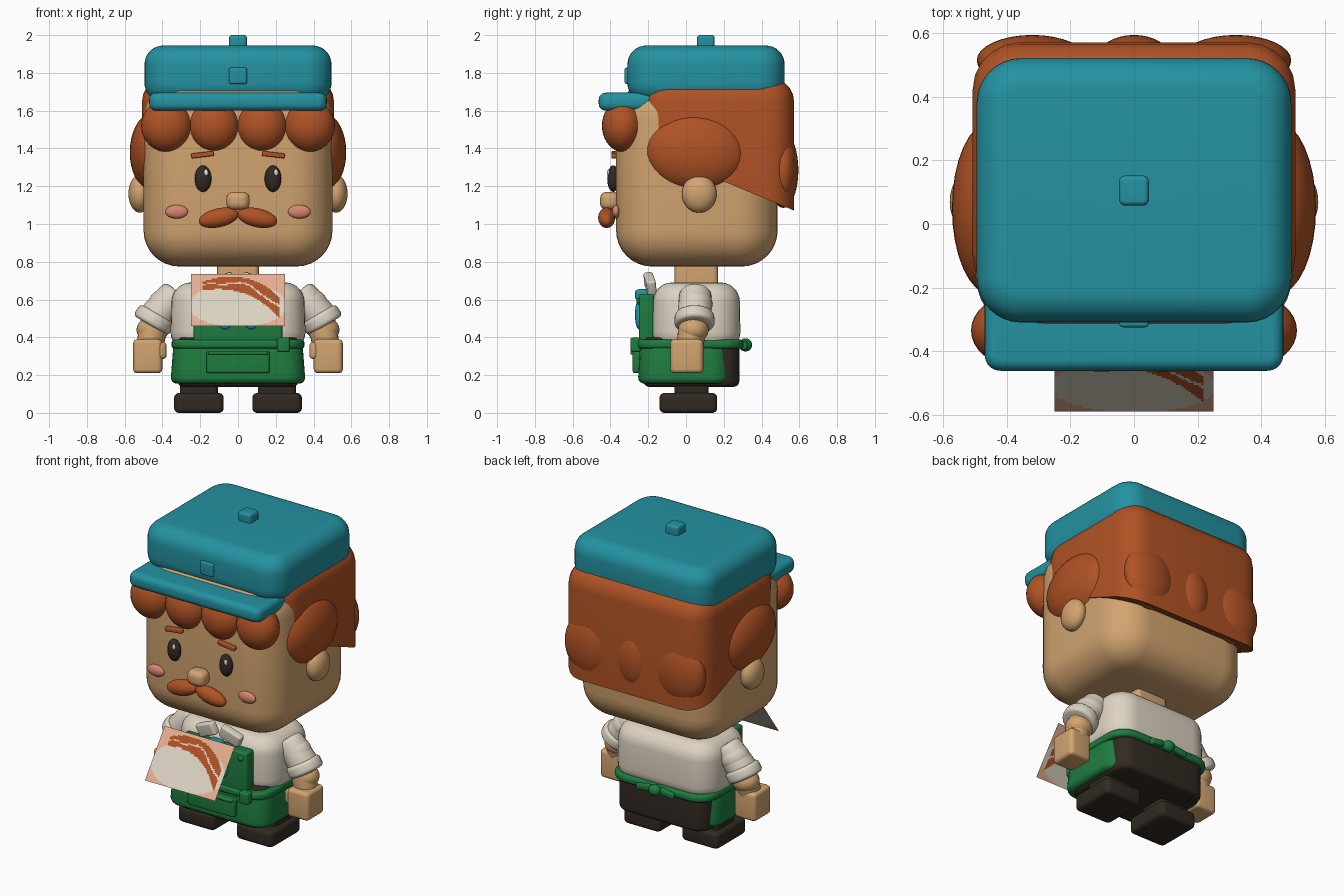
import bpy, bmesh, math
from mathutils import Vector, Matrix, Euler

cube = bpy.data.objects.get("Cube")
if cube:
    bpy.data.objects.remove(cube, do_unlink=True)


def material(name, r, g, b):
    m = bpy.data.materials.new(name)
    m.use_nodes = True
    m.diffuse_color = (r, g, b, 1)
    bsdf = next(n for n in m.node_tree.nodes if n.type == "BSDF_PRINCIPLED")
    bsdf.inputs["Base Color"].default_value = (r, g, b, 1)
    bsdf.inputs["Roughness"].default_value = 0.7
    return m


SKIN = material("skin", 0.64, 0.37, 0.16)
HAIR = material("ginger_hair", 0.43, 0.085, 0.018)
TEAL = material("teal_cloth", 0.017, 0.29, 0.36)
GREEN = material("green_apron", 0.013, 0.2, 0.05)
DARK = material("dark_brown", 0.032, 0.023, 0.016)
SHIRT = material("cream_shirt", 0.72, 0.65, 0.54)
CHEEK = material("rosy_cheek", 0.68, 0.24, 0.16)
PEACH = material("card_peach", 0.79, 0.42, 0.28)
WHITE = material("eye_glint", 0.85, 0.85, 0.83)


def finish(bm, name, mats, smooth=True):
    mesh = bpy.data.meshes.new(name)
    bmesh.ops.recalc_face_normals(bm, faces=bm.faces)
    bm.to_mesh(mesh)
    bm.free()
    for m in mats:
        mesh.materials.append(m)
    ob = bpy.data.objects.new(name, mesh)
    bpy.context.scene.collection.objects.link(ob)
    if smooth:
        bpy.ops.object.select_all(action="DESELECT")
        ob.select_set(True)
        bpy.context.view_layer.objects.active = ob
        bpy.ops.object.shade_smooth_by_angle(angle=math.radians(40))
    return ob


def rounded(size, rim, corner, taper=1.0, seg=5):
    """Rounded block at the origin: upright edges first, then both rims."""
    bm = bmesh.new()
    bmesh.ops.create_cube(bm, size=1)
    bmesh.ops.scale(bm, vec=size, verts=bm.verts)
    upright = [e for e in bm.edges if abs(e.verts[0].co.z - e.verts[1].co.z) > 1e-5]
    bmesh.ops.bevel(bm, geom=upright, offset=corner, segments=seg, profile=0.5, affect="EDGES")
    bm.normal_update()
    rims = [e for e in bm.edges if any(abs(f.normal.z) > 0.9 for f in e.link_faces)]
    bmesh.ops.bevel(bm, geom=rims, offset=rim, segments=seg, profile=0.5, affect="EDGES")
    for v in bm.verts:
        k = 1 + (taper - 1) * (v.co.z / size[2] + 0.5)
        v.co.x *= k
        v.co.y *= k
    return bm


def box(name, mat, x, y, z, rim=0.01, corner=None, taper=1.0, rot=(0, 0, 0), seg=5):
    """Rounded block from (low, high) ranges along each axis."""
    size = [r[1] - r[0] for r in (x, y, z)]
    mid = Vector([(r[0] + r[1]) / 2 for r in (x, y, z)])
    bm = rounded(size, rim, corner or rim * 1.25, taper, seg)
    bm.transform(Matrix.Translation(mid) @ Euler(rot).to_matrix().to_4x4())
    return finish(bm, name, [mat])


def ball(name, mat, centre, radii, rot=(0, 0, 0)):
    bm = bmesh.new()
    bmesh.ops.create_uvsphere(bm, u_segments=32, v_segments=18, radius=1)
    bmesh.ops.scale(bm, vec=radii, verts=bm.verts)
    bm.transform(Matrix.Translation(centre) @ Euler(rot).to_matrix().to_4x4())
    return finish(bm, name, [mat])


def limb(name, mat, a, b, r1, r2, bevel=0.02):
    a, b = Vector(a), Vector(b)
    bm = bmesh.new()
    bmesh.ops.create_cone(bm, cap_ends=True, segments=24, radius1=r1, radius2=r2, depth=(b - a).length)
    rims = [e for e in bm.edges if any(len(f.verts) > 4 for f in e.link_faces)]
    bmesh.ops.bevel(bm, geom=rims, offset=bevel, segments=4, profile=0.5, affect="EDGES")
    turn = (b - a).to_track_quat("Z", "Y").to_matrix().to_4x4()
    bm.transform(Matrix.Translation((a + b) / 2) @ turn)
    return finish(bm, name, [mat])


# Head and face
box("head", SKIN, (-0.5, 0.5), (-0.37, 0.485), (0.775, 1.75), 0.19, 0.22, seg=8)
box("neck", SKIN, (-0.11, 0.11), (-0.06, 0.17), (0.64, 0.82), 0.02)
box("nose", SKIN, (-0.062, 0.062), (-0.455, -0.35), (1.075, 1.17), 0.035)
for s, side in ((-1, "right"), (1, "left")):
    ball(side + "_ear", SKIN, (s * 0.52, 0.07, 1.16), (0.06, 0.092, 0.1))
    ball(side + "_eye", DARK, (s * 0.185, -0.385, 1.24), (0.044, 0.032, 0.07))
    ball(side + "_eye_glint", WHITE, (s * 0.185 + 0.016, -0.411, 1.272), (0.011, 0.007, 0.017))
    ball(side + "_cheek", CHEEK, (s * 0.325, -0.37, 1.065), (0.06, 0.022, 0.036))
    ball(side + "_moustache", HAIR, (s * 0.102, -0.42, 1.033), (0.108, 0.045, 0.05), (0, s * 0.22, 0))
    x = s * 0.188
    box(side + "_eyebrow", HAIR, (x - 0.06, x + 0.06), (-0.395, -0.36), (1.354, 1.38),
        0.006, rot=(0, s * 0.12, 0))

# Hair cap, trimmed along the hairline
bm = rounded((1.016, 0.82, 0.9), 0.12, 0.15)
bm.transform(Matrix.Translation((0, 0.162, 1.32)))
for point, normal in (((0, -0.25, 1.6), (0, 0.75, 0.66)), ((0, 0.2, 1.225), (0, 0.38, 0.92))):
    cut = bmesh.ops.bisect_plane(bm, geom=bm.verts[:] + bm.edges[:] + bm.faces[:],
                                 plane_co=point, plane_no=normal, clear_inner=True)
    edge = [e for e in cut["geom_cut"] if isinstance(e, bmesh.types.BMEdge)]
    bmesh.ops.holes_fill(bm, edges=edge, sides=0)
finish(bm, "hair_cap", [HAIR])

# Locks of hair
for i, x in enumerate((-0.378, -0.127, 0.127, 0.378)):
    ball("fringe_lock_%d" % (i + 1), HAIR, (x, -0.335, 1.52), (0.135, 0.11, 0.138))
for s, side in ((-1, "right"), (1, "left")):
    ball(side + "_side_lock", HAIR, (s * 0.45, 0.05, 1.38), (0.123, 0.273, 0.208), (-0.08, 0, 0))
    ball(side + "_back_lock", HAIR, (s * 0.32, 0.515, 1.285), (0.175, 0.08, 0.2))
ball("middle_back_lock", HAIR, (0, 0.515, 1.285), (0.12, 0.08, 0.19))

# Cap
box("cap_crown", TEAL, (-0.495, 0.495), (-0.31, 0.522), (1.645, 1.945), 0.1, 0.14, seg=8)
box("cap_brim", TEAL, (-0.47, 0.47), (-0.462, -0.15), (1.6, 1.695), 0.036, 0.05)
box("cap_top_button", TEAL, (-0.047, 0.047), (0.058, 0.152), (1.93, 2.0), 0.015)
box("cap_front_button", TEAL, (-0.047, 0.047), (-0.325, -0.29), (1.742, 1.828), 0.01)

# Shirt, collar and neckerchief
box("shirt", SHIRT, (-0.36, 0.36), (-0.18, 0.29), (0.33, 0.69), 0.1, 0.15, taper=0.97, seg=7)
for s, side in ((-1, "right"), (1, "left")):
    x = s * 0.085
    box(side + "_collar", SHIRT, (x - 0.07, x + 0.07), (-0.215, -0.165), (0.645, 0.725),
        0.012, rot=(0.15, s * 0.4, s * 0.15))
    ball(side + "_scarf_end", TEAL, (s * 0.055, -0.25, 0.52), (0.045, 0.02, 0.08), (0, -s * 0.3, 0))
box("scarf_knot", TEAL, (-0.05, 0.05), (-0.27, -0.19), (0.595, 0.655), 0.02)

# Trousers and shoes
box("trousers", DARK, (-0.32, 0.32), (-0.225, 0.282), (0.138, 0.4), 0.03, 0.09)
for s, side in ((-1, "right"), (1, "left")):
    x = s * 0.207
    box(side + "_trouser_leg", DARK, (x - 0.1, x + 0.1), (-0.06, 0.12), (0.08, 0.2), 0.02)
    box(side + "_shoe", DARK, (x - 0.131, x + 0.131), (-0.14, 0.165), (0, 0.105), 0.025)

# Apron
box("apron_skirt", GREEN, (-0.358, 0.358), (-0.255, 0.24), (0.155, 0.385), 0.035, 0.11, taper=0.95)
box("apron_bib", GREEN, (-0.235, 0.235), (-0.25, -0.17), (0.35, 0.63), 0.012)
box("apron_belt", GREEN, (-0.352, 0.352), (-0.262, 0.305), (0.34, 0.388), 0.018, 0.12)
box("belt_buckle", GREEN, (0.207, 0.275), (-0.295, -0.24), (0.322, 0.398), 0.012)
box("apron_pocket", GREEN, (-0.168, 0.168), (-0.282, -0.23), (0.21, 0.325), 0.012)
box("pocket_hem", GREEN, (-0.16, 0.16), (-0.295, -0.26), (0.308, 0.328), 0.007)
ball("apron_knot", GREEN, (0, 0.315, 0.36), (0.04, 0.035, 0.035))
for s, side in ((-1, "right"), (1, "left")):
    x = s * 0.085
    box(side + "_bow_loop", GREEN, (x - 0.05, x + 0.05), (0.29, 0.325), (0.338, 0.378),
        0.012, rot=(0, s * 0.15, 0))
    ball(side + "_bib_stud", GREEN, (s * 0.195, -0.25, 0.59), (0.018, 0.012, 0.018))

# Arms
for s, side in ((-1, "right"), (1, "left")):
    limb(side + "_sleeve", SHIRT, (s * 0.32, 0.05, 0.64), (s * 0.45, 0.045, 0.49), 0.085, 0.092, 0.03)
    ball(side + "_shoulder", SHIRT, (s * 0.375, 0.05, 0.575), (0.1, 0.09, 0.085))
    limb(side + "_cuff", SHIRT, (s * 0.425, 0.045, 0.525), (s * 0.462, 0.045, 0.462), 0.105, 0.108, 0.022)
    limb(side + "_forearm", SKIN, (s * 0.43, 0.045, 0.52), (s * 0.47, 0.02, 0.35), 0.08, 0.07)
    ball(side + "_elbow", SKIN, (s * 0.452, 0.04, 0.44), (0.085, 0.08, 0.07))
    x = s * 0.478
    box(side + "_hand", SKIN, (x - 0.077, x + 0.077), (-0.083, 0.092), (0.21, 0.39), 0.022)
    x = s * 0.405
    box(side + "_thumb", SKIN, (x - 0.027, x + 0.027), (-0.078, -0.01), (0.285, 0.375), 0.02)

# Tilted menu card with a painted dish
COLS, ROWS = 64, 36
bm = bmesh.new()
grid = [[bm.verts.new((0.5 * i / COLS - 0.25, -0.59 + 0.2 * j / ROWS, 0.46 + 0.275 * j / ROWS))
         for i in range(COLS + 1)] for j in range(ROWS + 1)]
for j in range(ROWS):
    for i in range(COLS):
        f = bm.faces.new((grid[j][i], grid[j][i + 1], grid[j + 1][i + 1], grid[j + 1][i]))
        u, v = (i + 0.5) / COLS, (j + 0.5) / ROWS
        if ((u - 0.5) / 0.52) ** 2 + ((v - 0.4) / 0.42) ** 2 < 1:
            f.material_index = 1
        # curved strips of food
        top = 0.95 - 1.1 * (u - 0.42) ** 2 - 0.9 * max(0, u - 0.6) ** 2
        depth = (top - v) / (0.14 + 0.28 * u)
        if 0.12 < u < 0.93 and 0 < depth < 1 and not 0.42 < depth + 0.12 * math.sin(14 * u) < 0.54:
            f.material_index = 2
finish(bm, "menu_card", [PEACH, SHIRT, HAIR], smooth=False)
